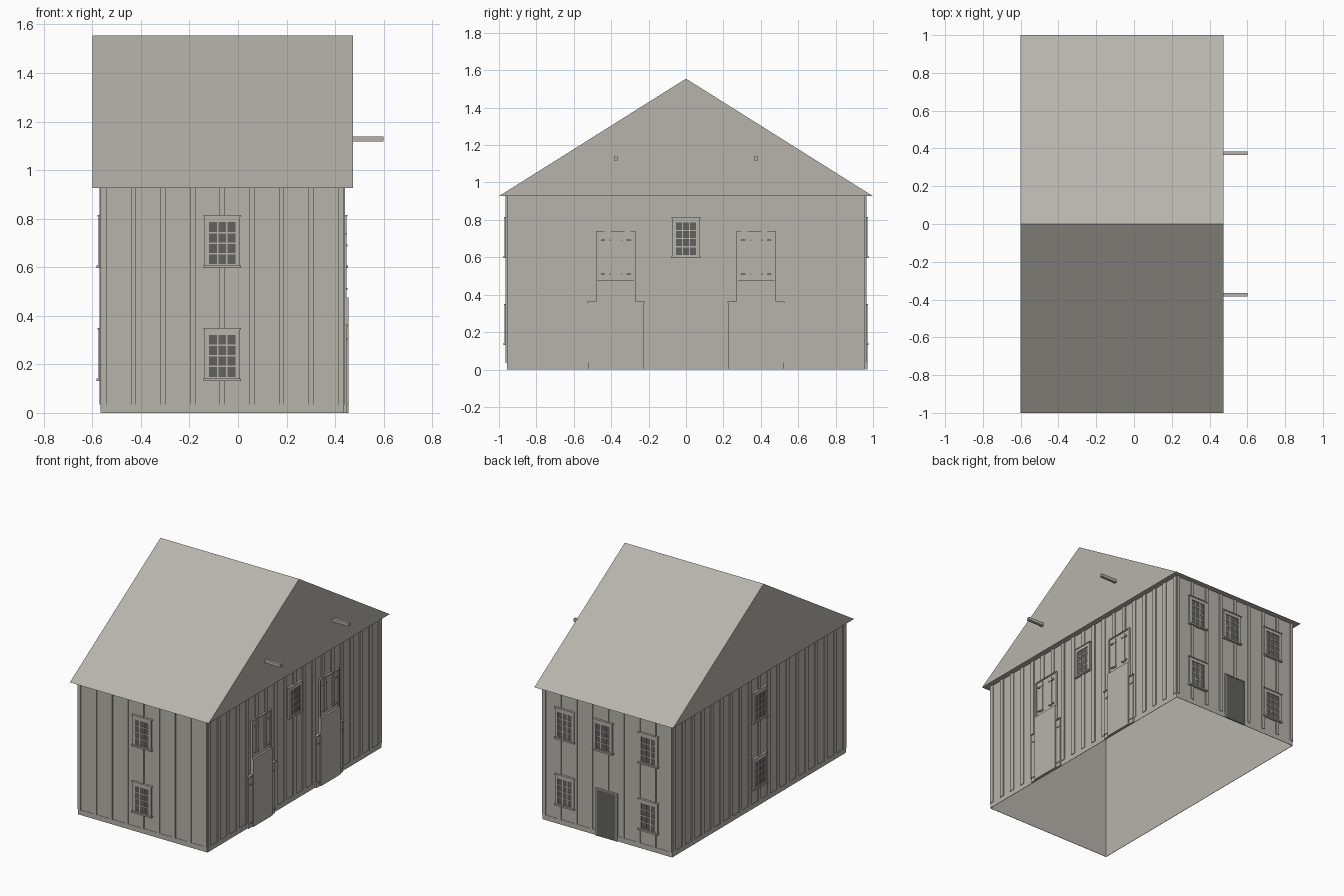
import bpy, bmesh
from mathutils import Matrix, Vector

if "Cube" in bpy.data.objects:
    bpy.data.objects.remove(bpy.data.objects["Cube"])


def material(name, rgb):
    m = bpy.data.materials.new(name)
    m.use_nodes = True
    m.diffuse_color = (*rgb, 1)
    m.node_tree.nodes["Principled BSDF"].inputs["Base Color"].default_value = (*rgb, 1)
    return m


WOOD = material("weathered grey wood", (0.475, 0.457, 0.41))
DARK = material("dark glass", (0.12, 0.12, 0.117))

# Wall planes
X0, X1, Y = -0.563, 0.434, 0.958
EAVE = 0.927


def place(wall, u, z, d):
    """Point at u along a wall, height z and distance d outwards."""
    return Vector({"front": (u, -Y - d, z), "back": (u, Y + d, z),
                   "right": (X1 + d, u, z), "left": (X0 - d, u, z)}[wall])


def finish(name, mat, bm):
    me = bpy.data.meshes.new(name)
    bm.to_mesh(me)
    bm.free()
    me.materials.append(mat)
    bpy.context.collection.objects.link(bpy.data.objects.new(name, me))


def add_box(bm, a, b):
    size = [abs(p - q) for p, q in zip(a, b)]
    bmesh.ops.create_cube(bm, size=1, matrix=Matrix.Translation((a + b) / 2)
                          @ Matrix.Diagonal((*size, 1)))


def make(name, mat, boxes):
    """One object from boxes given as pairs of opposite corners."""
    bm = bmesh.new()
    for a, b in boxes:
        add_box(bm, a, b)
    finish(name, mat, bm)


def slab(wall, u0, u1, z0, z1, d):
    return place(wall, u0, z0, 0.0005), place(wall, u1, z1, d)


# Main body: four thin walls, open underneath
bm = bmesh.new()
add_box(bm, Vector((X0, -Y, 0)), Vector((X1, Y, EAVE)))
bm.normal_update()
bmesh.ops.delete(bm, geom=[f for f in bm.faces if abs(f.normal.z) > 0.5], context="FACES")
finish("walls", WOOD, bm)

# Roof: gabled prism with overhang
bm = bmesh.new()
end = [bm.verts.new((-0.6, y, z)) for y, z in ((-1, EAVE), (1, EAVE), (0, 1.555))]
face = bm.faces.new(end)
out = bmesh.ops.extrude_face_region(bm, geom=[face])
bmesh.ops.translate(bm, vec=(1.073, 0, 0),
                    verts=[v for v in out["geom"] if isinstance(v, bmesh.types.BMVert)])
if not any(f.normal.x < -0.5 for f in bm.faces):
    bm.normal_update()
bmesh.ops.recalc_face_normals(bm, faces=bm.faces)
finish("roof", WOOD, bm)

# Vertical battens and low skirting on every wall
for wall, lo, hi, count, w in (("front", X0, X1, 8, 0.022), ("back", X0, X1, 8, 0.022),
                               ("left", -Y, Y, 18, 0.032), ("right", -Y, Y, 18, 0.032)):
    strips = [slab(wall, lo, hi, 0, 0.035, 0.003)]
    for i in range(count + 1):
        u = lo + w / 2 + (hi - lo - w) * i / count
        strips.append(slab(wall, u - w / 2, u + w / 2, 0.035, EAVE, 0.007))
    make(wall + "_battens", WOOD, strips)


def window(name, wall, u, z):
    """Twelve-pane window centred on u with its sill at height z."""
    w, h, pw = 0.073, 0.215, 0.054
    p0, p1 = z + 0.013, z + 0.186
    make(name + "_glass", DARK, [slab(wall, u - pw, u + pw, p0, p1, 0.008)])
    bars = [slab(wall, u - w, u - pw, z, z + h, 0.012),
            slab(wall, u + pw, u + w, z, z + h, 0.012),
            slab(wall, u - pw, u + pw, p1, z + h, 0.012),
            slab(wall, u - 0.078, u + 0.078, z + h - 0.007, z + h, 0.016),
            slab(wall, u - 0.078, u + 0.078, z - 0.004, z + 0.007, 0.019),
            slab(wall, u - pw, u + pw, z, p0, 0.012)]
    for i in (1, 2):
        c = u - pw + 2 * pw * i / 3
        bars.append(slab(wall, c - 0.003, c + 0.003, p0, p1, 0.01))
    for i in (1, 2, 3):
        c = p0 + (p1 - p0) * i / 4
        bars.append(slab(wall, u - pw, u + pw, c - 0.003, c + 0.003, 0.01))
    make(name + "_frame", WOOD, bars)


LOW, HIGH = 0.135, 0.6
for level, z in (("lower", LOW), ("upper", HIGH)):
    window("front_window_" + level, "front", -0.065, z)
    window("left_window_" + level, "left", 0, z)
    window("back_window_left_" + level, "back", 0.26, z)
    window("back_window_right_" + level, "back", -0.385, z)
window("back_window_middle", "back", -0.035, HIGH)
window("right_window", "right", 0, HIGH)

# Back door
make("back_door", DARK, [slab("back", -0.136, 0.014, 0, 0.325, 0.0085)])
make("back_door_frame", WOOD, [slab("back", -0.144, -0.136, 0, 0.332, 0.012),
                               slab("back", 0.014, 0.022, 0, 0.332, 0.012),
                               slab("back", -0.136, 0.014, 0.325, 0.332, 0.012)])

# Barn doors with loft hatches and hoist beams on the right wall
for side, c in (("front", -0.375), ("back", 0.375)):
    make(side + "_barn_door", WOOD, [slab("right", c - 0.106, c + 0.106, 0, 0.475, 0.021)])

    posts, hatch = [], [slab("right", c - 0.106, c + 0.106, 0.475, 0.74, 0.0075)]
    for s in (-1, 1):
        posts += [slab("right", c + s * 0.106, c + s * 0.147, 0, 0.358, 0.013),
                  slab("right", c + s * 0.106, c + s * 0.152, 0.356, 0.364, 0.019),
                  slab("right", c + s * 0.112, c + s * 0.14, 0.3, 0.306, 0.018),
                  slab("right", c + s * 0.106, c + s * 0.147, 0.03, 0.038, 0.018)]
        hatch += [slab("right", c + s * 0.034, c + s * 0.058, 0.5, 0.72, 0.013),
                  slab("right", c + s * 0.03, c + s * 0.08, 0.506, 0.514, 0.016),
                  slab("right", c + s * 0.03, c + s * 0.08, 0.686, 0.694, 0.016),
                  slab("right", c + s * 0.098, c + s * 0.106, 0.475, 0.74, 0.013)]
    hatch.append(slab("right", c - 0.106, c + 0.106, 0.732, 0.74, 0.014))
    make(side + "_door_posts", WOOD, posts)
    make(side + "_loft_hatch", WOOD, hatch)
    make(side + "_hoist_beam", WOOD, [(Vector((0.45, c - 0.01, 1.117)),
                                       Vector((0.6, c + 0.01, 1.138)))])
